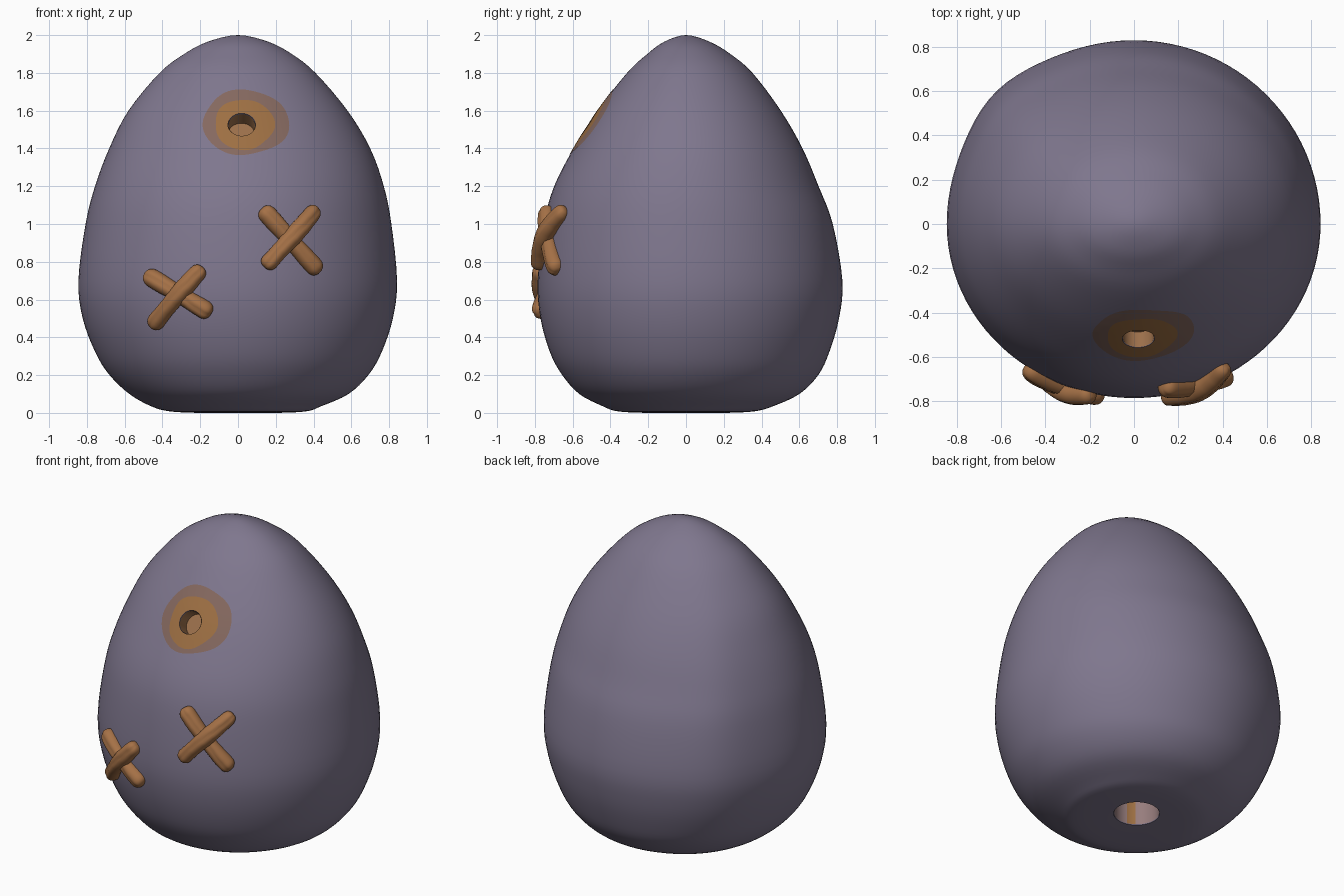
import bpy, bmesh, math
from mathutils import Vector
from mathutils.bvhtree import BVHTree

if "Cube" in bpy.data.objects:
    bpy.data.objects.remove(bpy.data.objects["Cube"])


def material(name, rgb):
    m = bpy.data.materials.new(name)
    m.diffuse_color = (*rgb, 1)
    m.use_nodes = True
    m.node_tree.nodes["Principled BSDF"].inputs["Base Color"].default_value = m.diffuse_color
    return m


PURPLE = material("dusty purple", (0.212, 0.184, 0.270))
MAUVE = material("mauve stain", (0.235, 0.140, 0.115))
OCHRE = material("ochre stain", (0.340, 0.160, 0.056))
STITCH = material("stitch brown", (0.376, 0.165, 0.062))
PIT = material("pit brown", (0.330, 0.160, 0.070))
PINK = material("pale pink", (0.310, 0.205, 0.205))


def make(name, bm, mats, smooth=True, angle=40):
    me = bpy.data.meshes.new(name)
    bm.to_mesh(me)
    bm.free()
    ob = bpy.data.objects.new(name, me)
    bpy.context.collection.objects.link(ob)
    for m in mats:
        me.materials.append(m)
    if smooth:
        shade(ob, angle)
    return ob


def shade(ob, angle):
    bpy.ops.object.select_all(action='DESELECT')
    ob.select_set(True)
    bpy.context.view_layer.objects.active = ob
    bpy.ops.object.shade_smooth_by_angle(angle=math.radians(angle))


def loft(bm, rings):
    """Skin a list of closed vertex rings."""
    faces = []
    for a, b in zip(rings, rings[1:]):
        n = len(a)
        for i in range(n):
            j = (i + 1) % n
            faces.append(bm.faces.new((a[i], a[j], b[j], b[i])))
    return faces


# Body: height, then left, right, front and back radius
PROFILE = [Vector(p) for p in (
    (0.000, 0.00, 0.00, 0.00, 0.00),
    (0.000, 0.20, 0.20, 0.20, 0.20),
    (0.008, 0.36, 0.36, 0.36, 0.36),
    (0.035, 0.46, 0.44, 0.44, 0.46),
    (0.10, 0.575, 0.585, 0.565, 0.60),
    (0.20, 0.68, 0.69, 0.655, 0.70),
    (0.32, 0.755, 0.76, 0.72, 0.758),
    (0.50, 0.822, 0.82, 0.77, 0.81),
    (0.70, 0.845, 0.842, 0.785, 0.828),
    (1.00, 0.807, 0.812, 0.752, 0.777),
    (1.20, 0.757, 0.772, 0.698, 0.702),
    (1.40, 0.682, 0.70, 0.595, 0.617),
    (1.60, 0.580, 0.58, 0.468, 0.502),
    (1.80, 0.415, 0.41, 0.312, 0.352),
    (1.90, 0.285, 0.285, 0.205, 0.235),
    (1.965, 0.160, 0.160, 0.115, 0.125),
    (2.00, 0.00, 0.00, 0.00, 0.00))]


def spline(points, sub):
    """Catmull-Rom through the profile, mirrored at both poles."""
    def mirror(p):
        return Vector((p[0], *(-v for v in p[1:])))
    ext = [mirror(points[1])] + points + [mirror(points[-2])]
    out = []
    for k in range(1, len(ext) - 2):
        a, b, c, d = ext[k - 1:k + 3]
        for i in range(sub):
            t = i / sub
            out.append(0.5 * (2 * b + (c - a) * t + (2 * a - 5 * b + 4 * c - d) * t * t
                              + (3 * b - a - 3 * c + d) * t ** 3))
    return out[1:]


SEG = 96
bm = bmesh.new()
rings = []
for z, left, right, front, back in spline(PROFILE, 4):
    ring = []
    for i in range(SEG):
        a = 2 * math.pi * i / SEG
        c, s = math.cos(a), math.sin(a)
        # soft bulge on the back left
        k = 1 + 0.035 * math.exp(-((math.degrees(a) - 136) / 16) ** 2) * math.sin(math.pi * z / 2)
        ring.append(bm.verts.new(((right if c > 0 else left) * c * k,
                                  (back if s > 0 else front) * s * k, max(z, 0))))
    rings.append(ring)
loft(bm, rings)
for pole, ring in ((0, rings[0]), (2, rings[-1])):
    tip = bm.verts.new((0, 0, pole))
    for i in range(SEG):
        bm.faces.new((tip, ring[i], ring[(i + 1) % SEG]))
bmesh.ops.recalc_face_normals(bm, faces=bm.faces)
skin = BVHTree.FromBMesh(bm)
body = make("egg_body", bm, [PURPLE], False)


def on_skin(x, z):
    """Point and normal on the front of the body."""
    loc, nor, _, _ = skin.ray_cast(Vector((x, -3, z)), Vector((0, 1, 0)))
    return loc, nor


def pit(name, centre, normal, radius, depth, mats, stripe=None):
    """Cut a round recess into the body and line it."""
    rot = Vector((0, 0, 1)).rotation_difference(normal).to_matrix()
    cut = bmesh.new()
    bmesh.ops.create_cone(cut, cap_ends=True, segments=48, radius1=radius,
                          radius2=radius, depth=depth * 2)
    bmesh.ops.transform(cut, matrix=rot.to_4x4(), verts=cut.verts)
    bmesh.ops.translate(cut, vec=centre, verts=cut.verts)
    cutter = make(name + "_cutter", cut, [], False)
    cutter.hide_render = True
    mod = body.modifiers.new("cut", 'BOOLEAN')
    mod.operation, mod.solver, mod.object = 'DIFFERENCE', 'EXACT', cutter
    bpy.context.view_layer.objects.active = body
    bpy.ops.object.modifier_apply(modifier="cut")
    bpy.data.objects.remove(cutter)

    lining = bmesh.new()
    rr = radius - 0.003
    walls = [[lining.verts.new(centre + rot @ Vector((
        rr * math.cos(2 * math.pi * i / 48), rr * math.sin(2 * math.pi * i / 48), h)))
        for i in range(48)] for h in (-depth + 0.004, -0.004)]
    loft(lining, walls)
    lining.faces.new(walls[0])
    lining.normal_update()
    inside = centre - normal * depth * 0.5
    for f in lining.faces:
        mid = f.calc_center_median()
        if f.normal.dot(inside - mid) < 0:
            f.normal_flip()
        if stripe:
            d = mid - centre
            f.material_index = int(len(f.verts) == 4 and
                                   abs(math.degrees(math.atan2(d.y, d.x)) % 360 - stripe) < 12)
    make(name, lining, mats)


# Small pit in the forehead and hole under the base
HX, HZ = 0.02, 1.525
spot, _ = on_skin(HX, HZ)
pit("forehead_pit", spot, Vector((0.02, -0.82, 0.57)).normalized(), 0.073, 0.09, [PIT])
pit("base_hole", Vector((0.03, 0.06, 0)), Vector((0, 0, -1)), 0.135, 0.25, [PINK, OCHRE], 245)
shade(body, 40)


# Stains: thin rings draped on the body around the pit
def outline(cx, cz, rx, rz, wobble, phase):
    def at(a):
        k = 1 + wobble * (math.sin(3 * a + phase) + 0.6 * math.sin(5 * a + 2 * phase))
        return Vector((cx + rx * k * math.cos(a), cz + rz * k * math.sin(a)))
    return at


hole = outline(HX, HZ, 0.073, 0.060, 0, 0)
inner = outline(0.033, 1.525, 0.157, 0.133, 0.03, 1.0)
outer = outline(0.04, 1.535, 0.228, 0.172, 0.03, 2.2)
for name, lo, hi, mat in (("inner_stain", hole, inner, OCHRE), ("outer_stain", inner, outer, MAUVE)):
    bm = bmesh.new()
    rings = []
    for j in range(5):
        ring = []
        for i in range(64):
            a = 2 * math.pi * i / 64
            loc, nor = on_skin(*lo(a).lerp(hi(a), j / 4))
            ring.append(bm.verts.new(loc + nor * 0.003))
        rings.append(ring)
    loft(bm, rings)
    bm.normal_update()
    for f in bm.faces:
        if f.normal.y > 0:
            f.normal_flip()
    make(name, bm, [mat])


# Stitches: grooved rounded sticks laid over the body
def stitch(name, start, end, lift, radius=0.047):
    a, b = Vector(start), Vector(end)
    d = (b - a).normalized()
    a, b = a - d * radius, b + d * radius
    length = (b - a).length
    steps, sides = 36, 28
    path = []
    for i in range(steps + 1):
        t = 0.5 - 0.5 * math.cos(math.pi * (0.03 + 0.94 * i / steps))
        loc, nor = on_skin(*a.lerp(b, t))
        path.append((t, loc + nor * (0.008 + lift * math.sin(math.pi * t)), nor))
    bm = bmesh.new()
    rings = []
    for i, (t, p, nor) in enumerate(path):
        tan = (path[min(i + 1, steps)][1] - path[max(i - 1, 0)][1]).normalized()
        side = tan.cross(nor).normalized()
        up = side.cross(tan)
        edge = min(t, 1 - t) * length / radius
        r = radius * (1 - max(0, 1 - edge) ** 2.4) ** (1 / 2.4)
        r *= 1 + 0.05 * math.sin(9 * t + lift * 90)
        ring = []
        for k in range(sides):
            q = 2 * math.pi * k / sides
            off = (q - math.pi / 2 - 0.25 * math.sin(5 * t)) / 0.28
            g = r * (1 - 0.13 * math.exp(-off * off))
            ring.append(bm.verts.new(p + side * g * math.cos(q) + up * g * math.sin(q)))
        rings.append(ring)
    loft(bm, rings)
    bm.faces.new(rings[0])
    bm.faces.new(rings[-1])
    bmesh.ops.recalc_face_normals(bm, faces=bm.faces)
    make(name, bm, [STITCH], angle=60)


stitch("left_stitch_under", (-0.445, 0.71), (-0.18, 0.55), 0.0)
stitch("left_stitch_over", (-0.42, 0.495), (-0.215, 0.735), 0.022)
stitch("right_stitch_under", (0.157, 1.047), (0.395, 0.78), 0.0)
stitch("right_stitch_over", (0.17, 0.805), (0.38, 1.045), 0.03)
